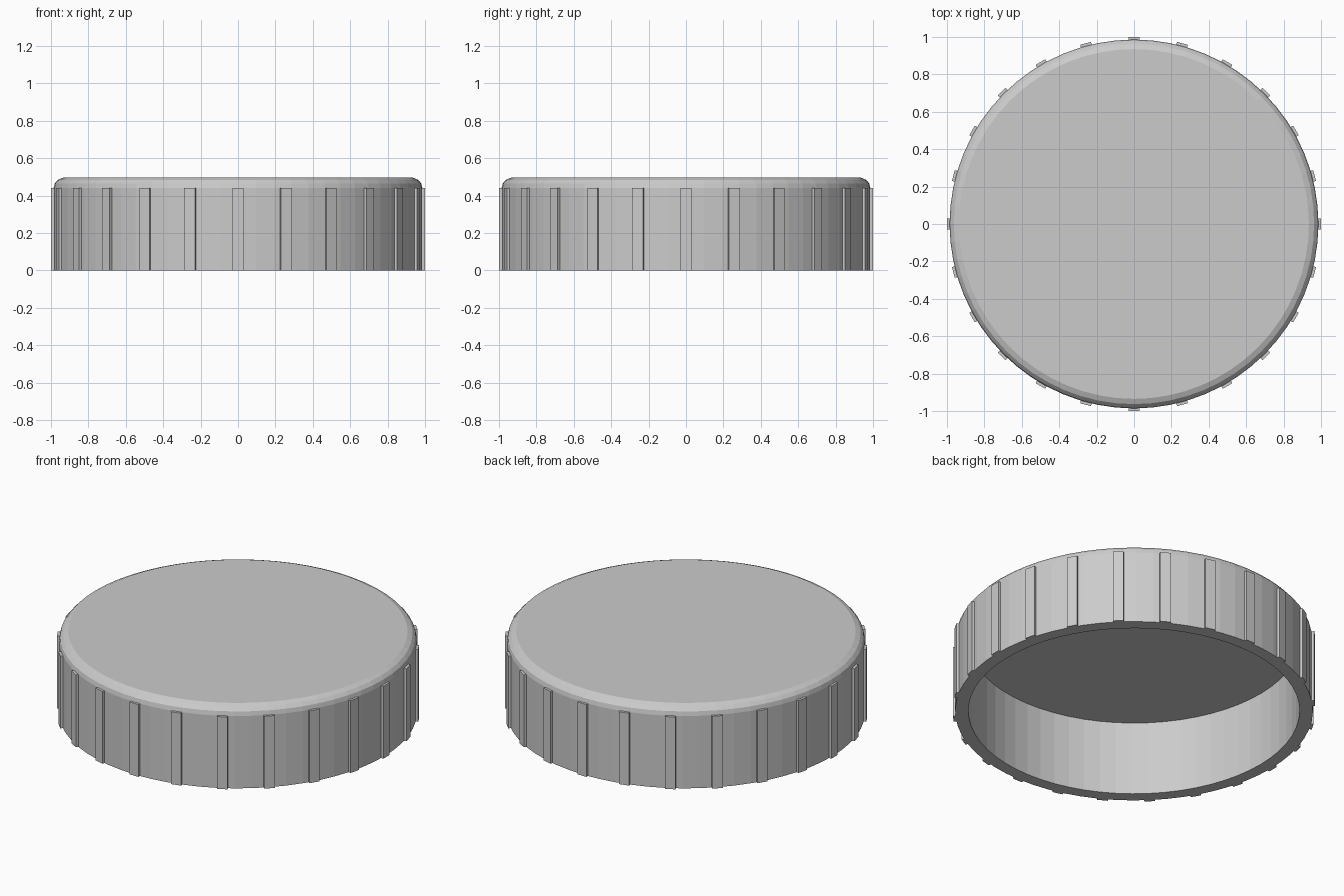
import bpy, bmesh
from math import cos, sin, tau
from mathutils import Matrix

SIDES, RIBS = 64, 24
WALL, INNER, HEIGHT, CEILING = 0.986, 0.913, 0.496, 0.45
RIB_TOP, RIB_WIDTH = 0.44, 0.06

cube = bpy.data.objects.get("Cube")
if cube:
    bpy.data.objects.remove(cube, do_unlink=True)

grey = bpy.data.materials.new("light_grey_plastic")
grey.use_nodes = True
colour = (0.6, 0.6, 0.6, 1)
grey.diffuse_color = colour
grey.node_tree.nodes["Principled BSDF"].inputs["Base Color"].default_value = colour


def add_object(name, bm):
    bmesh.ops.recalc_face_normals(bm, faces=bm.faces)
    mesh = bpy.data.meshes.new(name)
    bm.to_mesh(mesh)
    bm.free()
    mesh.materials.append(grey)
    obj = bpy.data.objects.new(name, mesh)
    bpy.context.collection.objects.link(obj)
    return obj


# Hollow cap: a profile turned about z, from the ceiling out over the rounded rim
profile = [(INNER, CEILING), (INNER, 0), (WALL, 0), (WALL, 0.44),
           (0.98, 0.465), (0.963, 0.484), (0.935, HEIGHT)]
bm = bmesh.new()
rings = [[bm.verts.new((r * cos(tau * i / SIDES), r * sin(tau * i / SIDES), z))
          for i in range(SIDES)] for r, z in profile]
for low, high in zip(rings, rings[1:]):
    for i in range(SIDES):
        j = (i + 1) % SIDES
        bm.faces.new((low[i], low[j], high[j], high[i]))
bm.faces.new(rings[0])
bm.faces.new(rings[-1])
add_object("cap_shell", bm)

# Upright grip ribs set into the outer wall
bm = bmesh.new()
depth = 0.05
for i in range(RIBS):
    place = (Matrix.Rotation(tau * i / RIBS, 4, 'Z')
             @ Matrix.Translation((1 - depth / 2, 0, RIB_TOP / 2))
             @ Matrix.Diagonal((depth, RIB_WIDTH, RIB_TOP, 1)))
    bmesh.ops.create_cube(bm, size=1, matrix=place)
add_object("grip_ribs", bm)
